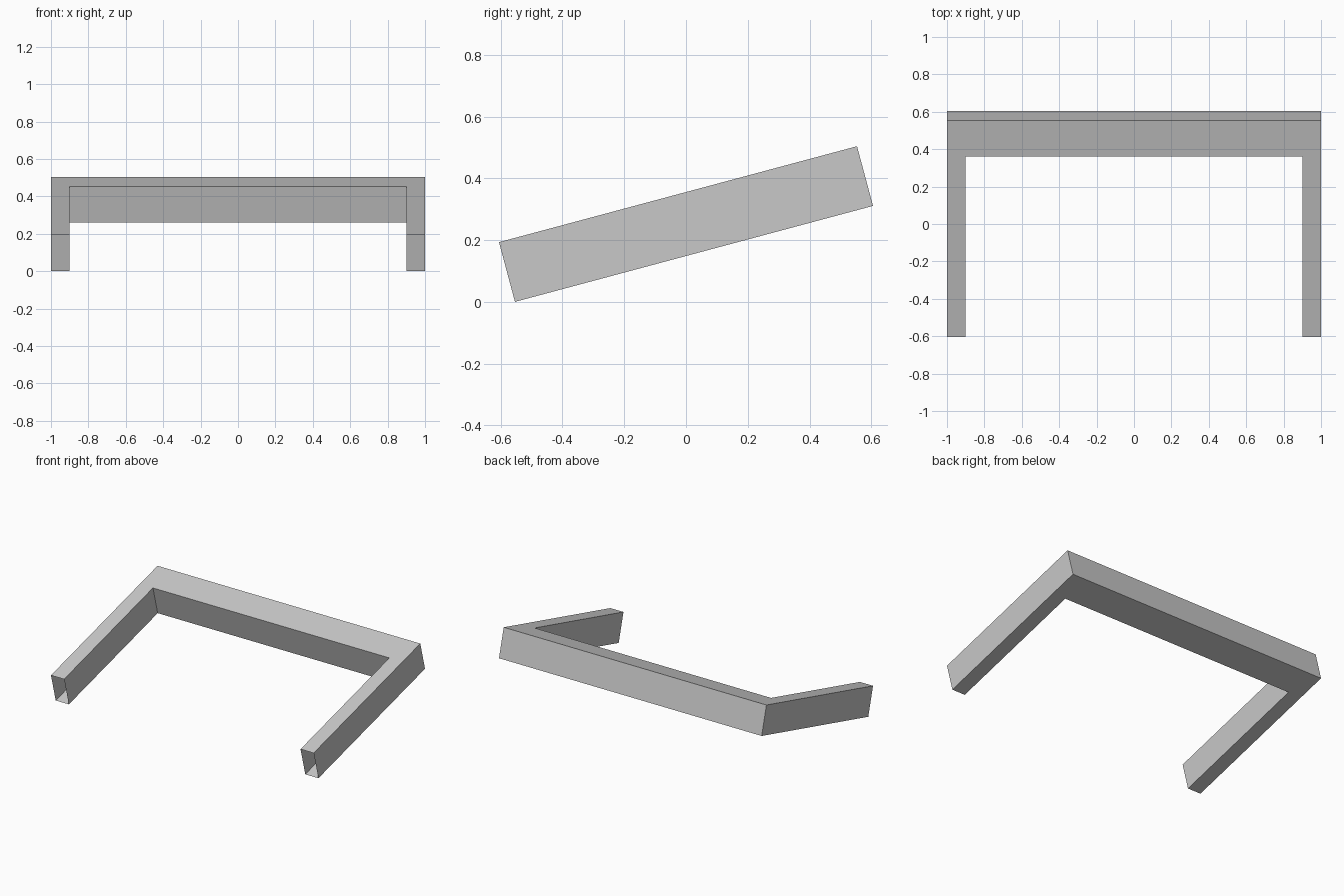
import bpy, bmesh
from math import radians
from mathutils import Matrix

cube = bpy.data.objects.get("Cube")
if cube:
    bpy.data.objects.remove(cube, do_unlink=True)

HALF_WIDTH, LENGTH, HEIGHT = 1.0, 1.2, 0.2
ARM, BAR = 0.1, 0.2              # arm width and rear bar depth
TILT = radians(15)

# Plain grey material
grey = bpy.data.materials.new("plain grey")
grey.use_nodes = True
colour = (0.58, 0.58, 0.58, 1)
grey.diffuse_color = colour
grey.node_tree.nodes["Principled BSDF"].inputs["Base Color"].default_value = colour

# U-shaped plan, anticlockwise from the front of the right arm
front, back = -LENGTH / 2, LENGTH / 2
inner = HALF_WIDTH - ARM
right_half = [(-inner, back - BAR), (-inner, front), (-HALF_WIDTH, front), (-HALF_WIDTH, back)]
plan = right_half + [(-x, y) for x, y in reversed(right_half)]

bm = bmesh.new()
base = bm.faces.new([bm.verts.new((x, y, -HEIGHT / 2)) for x, y in plan])
top = bmesh.ops.extrude_face_region(bm, geom=[base], use_keep_orig=True)
bmesh.ops.translate(bm, vec=(0, 0, HEIGHT),
                    verts=[v for v in top["geom"] if isinstance(v, bmesh.types.BMVert)])
bmesh.ops.recalc_face_normals(bm, faces=bm.faces)

# Open the front ends of both arms, leaving a thin hollow channel
ends = [f for f in bm.faces if all(abs(v.co.y - front) < 1e-4 for v in f.verts)]
bmesh.ops.delete(bm, geom=ends, context="FACES_ONLY")

# Tilt the rear upwards and rest the lowest edge on the ground
bm.transform(Matrix.Rotation(TILT, 4, "X"))
lowest = min(v.co.z for v in bm.verts)
bmesh.ops.translate(bm, vec=(0, 0, -lowest), verts=bm.verts)

mesh = bpy.data.meshes.new("u_frame")
bm.to_mesh(mesh)
bm.free()
mesh.materials.append(grey)
frame = bpy.data.objects.new("u_frame", mesh)
bpy.context.collection.objects.link(frame)
